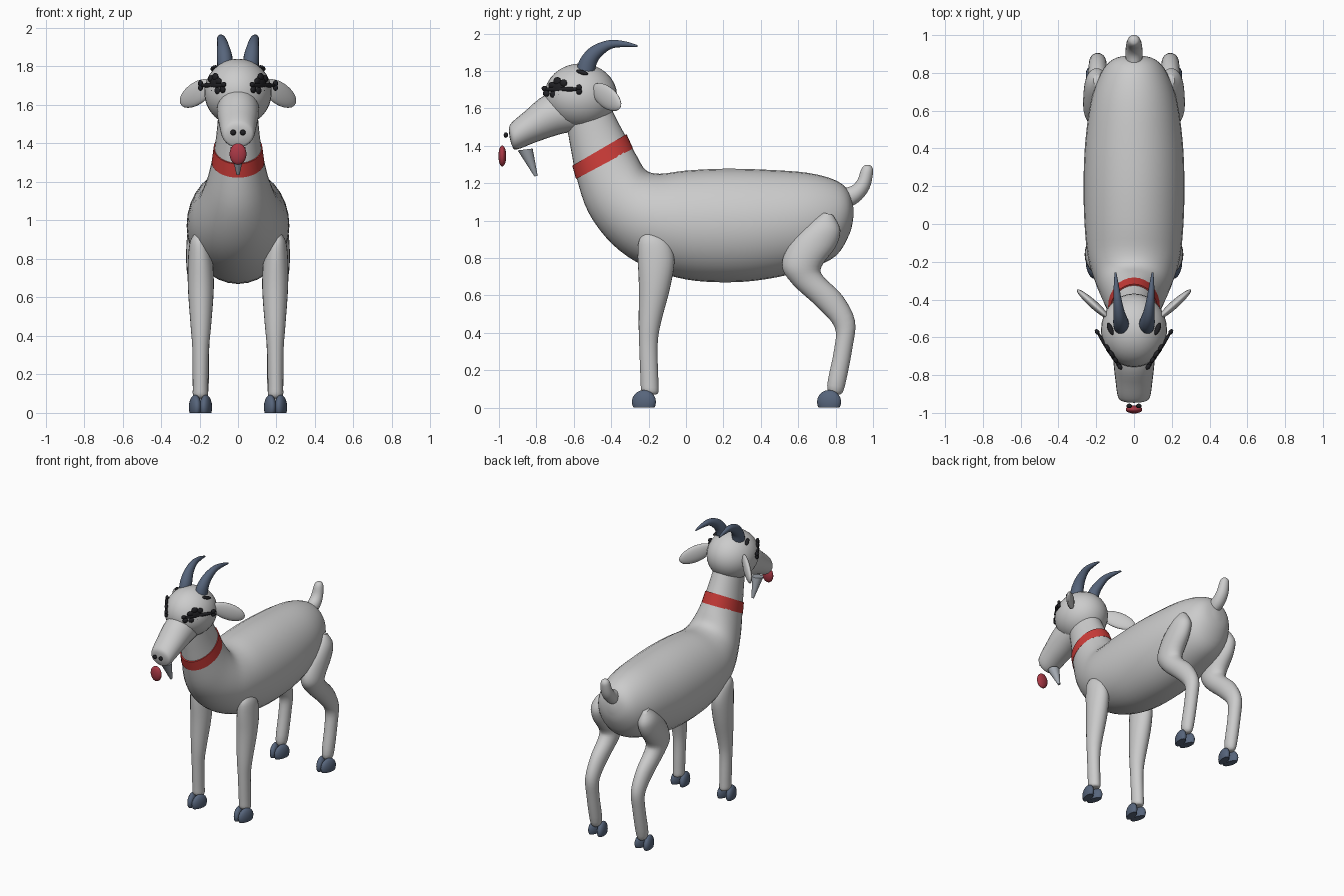
import bpy, bmesh, math
from mathutils import Vector, Matrix


def material(name, r, g, b):
    m = bpy.data.materials.new(name)
    m.diffuse_color = (r, g, b, 1)
    return m


COAT = material("pale_grey_coat", 0.60, 0.60, 0.60)
SLATE = material("slate_horn", 0.095, 0.13, 0.20)
RED = material("collar_red", 0.60, 0.045, 0.04)
ROSE = material("tongue_rose", 0.40, 0.04, 0.06)
BLACK = material("black", 0.015, 0.015, 0.018)
BEARD = material("beard_grey", 0.36, 0.39, 0.43)


def finish(name, bm, mat, mirror=False, angle=50):
    bmesh.ops.recalc_face_normals(bm, faces=bm.faces[:])
    me = bpy.data.meshes.new(name)
    bm.to_mesh(me)
    bm.free()
    me.materials.append(mat)
    ob = bpy.data.objects.new(name, me)
    bpy.context.collection.objects.link(ob)
    bpy.ops.object.select_all(action='DESELECT')
    ob.select_set(True)
    bpy.context.view_layer.objects.active = ob
    bpy.ops.object.shade_smooth_by_angle(angle=math.radians(angle))
    if mirror:
        ob.modifiers.new("mirror", 'MIRROR')
        ob.modifiers["mirror"].use_mirror_merge = False
    return ob


def spline(rows, steps):
    """Catmull-Rom interpolation of whole section rows."""
    out = []
    n = len(rows)
    for i in range(n - 1):
        p0, p1 = rows[max(i - 1, 0)], rows[i]
        p2, p3 = rows[i + 1], rows[min(i + 2, n - 1)]
        for k in range(steps):
            t = k / steps
            out.append([0.5 * (2 * b + (c - a) * t + (2 * a - 5 * b + 4 * c - d) * t * t
                               + (3 * b - a - 3 * c + d) * t ** 3)
                        for a, b, c, d in zip(p0, p1, p2, p3)])
    out.append(rows[-1])
    return out


def loft(name, rows, mat, steps=4, sides=24, mirror=False):
    """Elliptical sections: edge point (y, z), opposite point (y, z), half width, x centre."""
    bm = bmesh.new()
    rings = []
    for y1, z1, y2, z2, w, x in spline(rows, steps):
        ring = []
        for k in range(sides):
            a = 2 * math.pi * k / sides
            c = math.cos(a) / 2
            ring.append(bm.verts.new((x + max(w, 0.002) * math.sin(a),
                                      (y1 + y2) / 2 + c * (y1 - y2),
                                      (z1 + z2) / 2 + c * (z1 - z2))))
        rings.append(ring)
    for a, b in zip(rings, rings[1:]):
        for k in range(sides):
            j = (k + 1) % sides
            bm.faces.new((a[k], a[j], b[j], b[k]))
    bm.faces.new(rings[0])
    bm.faces.new(rings[-1])
    return finish(name, bm, mat, mirror)


def ellipsoids(name, items, mat, mirror=False, floor=False, seg=24):
    """Each item: centre, radii, optional long axis (local x; local z stays near world z)."""
    bm = bmesh.new()
    for centre, radii, *axis in items:
        rot = Matrix.Identity(4)
        if axis:
            u = Vector(axis[0]).normalized()
            v = Vector((0, 0, 1)).cross(u).normalized()
            rot = Matrix((u, v, u.cross(v))).transposed().to_4x4()
        m = Matrix.Translation(centre) @ rot @ Matrix.Diagonal((*radii, 1))
        bmesh.ops.create_uvsphere(bm, u_segments=seg, v_segments=seg // 2, radius=1, matrix=m)
    if floor:
        cut = bmesh.ops.bisect_plane(bm, geom=bm.verts[:] + bm.edges[:] + bm.faces[:],
                                     plane_co=(0, 0, 0), plane_no=(0, 0, -1), clear_outer=True)
        edges = [e for e in cut['geom_cut'] if isinstance(e, bmesh.types.BMEdge)]
        bmesh.ops.holes_fill(bm, edges=edges, sides=0)
    return finish(name, bm, mat, mirror)


# Torso flowing into the neck, rump first
loft("body_and_neck", [
    (0.895, 1.07, 0.895, 1.02, 0.02, 0),
    (0.87, 1.155, 0.875, 0.93, 0.11, 0),
    (0.80, 1.215, 0.80, 0.81, 0.175, 0),
    (0.65, 1.255, 0.65, 0.74, 0.228, 0),
    (0.42, 1.272, 0.45, 0.69, 0.258, 0),
    (0.20, 1.277, 0.24, 0.67, 0.267, 0),
    (0.00, 1.267, 0.00, 0.685, 0.262, 0),
    (-0.14, 1.25, -0.22, 0.755, 0.243, 0),
    (-0.215, 1.27, -0.39, 0.87, 0.205, 0),
    (-0.26, 1.34, -0.52, 1.04, 0.162, 0),
    (-0.31, 1.43, -0.585, 1.23, 0.13, 0),
    (-0.36, 1.52, -0.615, 1.38, 0.112, 0),
    (-0.42, 1.64, -0.64, 1.52, 0.10, 0)], COAT, sides=32)

# Collar band
loft("collar", [(-0.283, 1.385, -0.588, 1.222, 0.137, 0),
                (-0.318, 1.462, -0.608, 1.293, 0.127, 0)], RED, steps=1, sides=32)

# Head and muzzle
ellipsoids("head", [((0, -0.563, 1.665), (0.175, 0.195, 0.175))], COAT, seg=32)
loft("muzzle", [
    (-0.60, 1.72, -0.55, 1.48, 0.105, 0),
    (-0.755, 1.67, -0.66, 1.465, 0.11, 0),
    (-0.86, 1.585, -0.80, 1.42, 0.098, 0),
    (-0.925, 1.53, -0.905, 1.38, 0.085, 0),
    (-0.945, 1.50, -0.93, 1.40, 0.06, 0),
    (-0.945, 1.46, -0.942, 1.44, 0.01, 0)], COAT)
ellipsoids("nostrils", [((0.025, -0.963, 1.457), (0.015, 0.012, 0.015))], BLACK, True, seg=12)
ellipsoids("tongue", [((0, -0.982, 1.345), (0.044, 0.021, 0.056))], ROSE)
loft("beard", [(-0.90, 1.375, -0.82, 1.385, 0.04, 0),
               (-0.81, 1.235, -0.793, 1.24, 0.008, 0)], BEARD, steps=2, sides=16)

# Ears and horns
ellipsoids("ears", [((0.215, -0.425, 1.66), (0.125, 0.022, 0.060), (0.14, 0.125, -0.085))],
           COAT, True)
loft("horns", [
    (-0.59, 1.79, -0.49, 1.785, 0.042, 0.066),
    (-0.565, 1.865, -0.475, 1.845, 0.040, 0.070),
    (-0.505, 1.93, -0.445, 1.885, 0.031, 0.078),
    (-0.41, 1.965, -0.395, 1.92, 0.022, 0.087),
    (-0.32, 1.957, -0.32, 1.928, 0.013, 0.094),
    (-0.258, 1.937, -0.258, 1.927, 0.005, 0.098)], SLATE, sides=16, mirror=True)

# Dark eyes: a lobed cluster on a knobbed bar, tangent to the head
along = Vector((0.545, 0.838, 0))
eye_centre = Vector((0.132, -0.668, 1.702))
lobes = [(0, 0, 0.125, 0.014), (0.115, 0.010, 0.017, 0.017), (0.115, -0.012, 0.017, 0.017),
         (-0.105, 0.004, 0.018, 0.014), (-0.095, -0.022, 0.02, 0.018), (-0.02, 0.01, 0.045, 0.032),
         (-0.025, 0.043, 0.024, 0.022), (0.015, 0.033, 0.022, 0.020),
         (-0.055, 0.022, 0.026, 0.018), (-0.045, -0.028, 0.026, 0.02), (-0.005, -0.03, 0.024, 0.02)]
ellipsoids("eyes", [(eye_centre + along * u + Vector((0, 0, z)), (ru, 0.012, rz), along)
                    for u, z, ru, rz in lobes], BLACK, True, seg=14)
ellipsoids("brows", [((0.125, -0.555, 1.792), (0.036, 0.014, 0.012), (0.026, 0.06, -0.018))],
           BLACK, True, seg=16)

# Legs
loft("front_legs", [
    (-0.22, 0.935, -0.17, 0.93, 0.018, 0.205),
    (-0.252, 0.89, -0.095, 0.89, 0.047, 0.202),
    (-0.258, 0.80, -0.062, 0.79, 0.064, 0.196),
    (-0.252, 0.65, -0.085, 0.64, 0.067, 0.193),
    (-0.253, 0.45, -0.135, 0.45, 0.053, 0.193),
    (-0.250, 0.33, -0.152, 0.33, 0.043, 0.194),
    (-0.243, 0.15, -0.148, 0.15, 0.040, 0.195),
    (-0.238, 0.09, -0.148, 0.08, 0.038, 0.195),
    (-0.210, 0.07, -0.170, 0.07, 0.015, 0.195)], COAT, mirror=True)
loft("hind_legs", [
    (0.735, 1.042, 0.785, 1.03, 0.02, 0.195),
    (0.665, 0.99, 0.825, 0.95, 0.058, 0.197),
    (0.56, 0.885, 0.80, 0.86, 0.070, 0.198),
    (0.513, 0.76, 0.725, 0.755, 0.072, 0.196),
    (0.57, 0.66, 0.735, 0.70, 0.064, 0.193),
    (0.70, 0.54, 0.835, 0.60, 0.055, 0.192),
    (0.795, 0.43, 0.903, 0.465, 0.047, 0.192),
    (0.792, 0.31, 0.890, 0.32, 0.043, 0.193),
    (0.755, 0.12, 0.848, 0.11, 0.040, 0.194),
    (0.775, 0.07, 0.825, 0.07, 0.018, 0.194)], COAT, mirror=True)

# Cloven hooves: two flat-bottomed toes on each foot
for part, y in (("front_hooves", -0.225), ("hind_hooves", 0.765)):
    ellipsoids(part, [((x, y, 0.03), (0.030, 0.066, 0.064), (0.97, -s * 0.22, 0))
                      for x, s in ((0.167, -1), (0.223, 1))], SLATE, True, floor=True, seg=20)

# Tail
loft("tail", [
    (0.83, 1.17, 0.85, 1.06, 0.042, 0),
    (0.885, 1.185, 0.925, 1.10, 0.045, 0),
    (0.918, 1.22, 0.98, 1.17, 0.042, 0),
    (0.935, 1.27, 1.00, 1.255, 0.034, 0),
    (0.95, 1.292, 0.995, 1.285, 0.023, 0),
    (0.968, 1.298, 0.982, 1.297, 0.006, 0)], COAT, sides=20)
